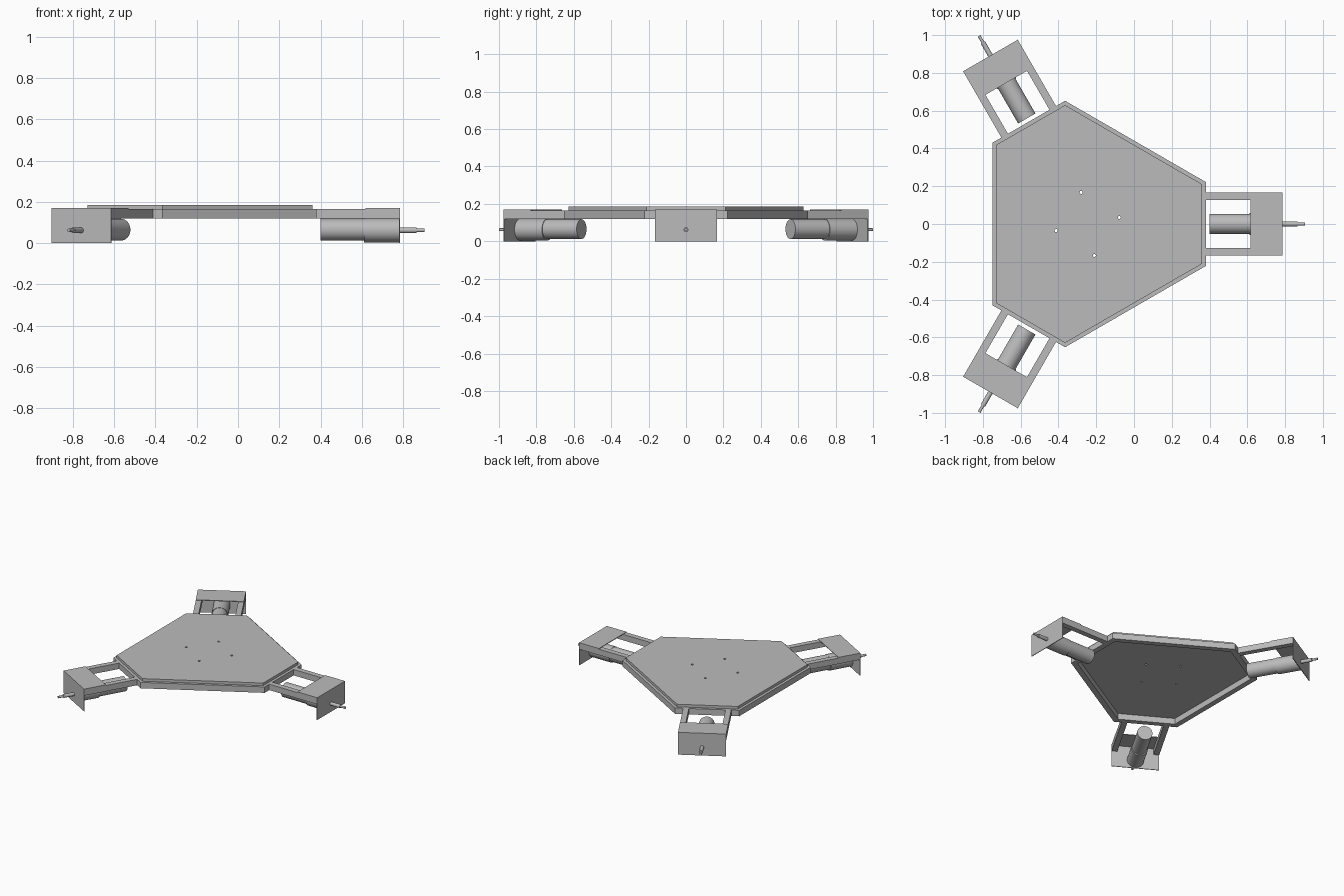
import bpy, bmesh, math
from mathutils import Matrix, Vector

if "Cube" in bpy.data.objects:
    bpy.data.objects.remove(bpy.data.objects["Cube"], do_unlink=True)

grey = bpy.data.materials.new("light_grey")
grey.use_nodes = True
colour = (0.5, 0.5, 0.5, 1)
grey.diffuse_color = colour
grey.node_tree.nodes["Principled BSDF"].inputs["Base Color"].default_value = colour

HUB = Matrix.Translation((-0.245, 0, 0))  # axis of the three-fold symmetry


def finish(name, bm, matrix, smooth=False):
    bmesh.ops.recalc_face_normals(bm, faces=bm.faces)
    mesh = bpy.data.meshes.new(name)
    bm.to_mesh(mesh)
    bm.free()
    mesh.materials.append(grey)
    obj = bpy.data.objects.new(name, mesh)
    bpy.context.collection.objects.link(obj)
    obj.matrix_world = matrix
    if smooth:
        bpy.ops.object.select_all(action="DESELECT")
        obj.select_set(True)
        bpy.context.view_layer.objects.active = obj
        bpy.ops.object.shade_smooth_by_angle()
    return obj


def box(name, low, high, matrix):
    bm = bmesh.new()
    low, high = Vector(low), Vector(high)
    place = Matrix.Translation((low + high) / 2) @ Matrix.Diagonal((*(high - low), 1))
    bmesh.ops.create_cube(bm, size=1, matrix=place)
    return finish(name, bm, matrix)


def turned(bm, x0, x1, radius, z):
    """Add a capped cylinder lying along x."""
    place = Matrix.Translation(((x0 + x1) / 2, 0, z)) @ Matrix.Rotation(math.pi / 2, 4, "Y")
    bmesh.ops.create_cone(bm, cap_ends=True, segments=40, radius1=radius,
                          radius2=radius, depth=x1 - x0, matrix=place)


def outline(inset):
    """Six-sided deck outline with alternating short and long sides."""
    a, b = 0.625 - inset, 0.505 - inset
    h = (b - a / 2) / math.sin(math.pi / 3)
    return [Matrix.Rotation(math.radians(120 * k), 2) @ Vector((a, s * h))
            for k in range(3) for s in (-1, 1)]


# Deck plate
bm = bmesh.new()
base = bm.faces.new([bm.verts.new((*p, 0.165)) for p in outline(0.02)])
top = bmesh.ops.extrude_face_region(bm, geom=[base])["geom"]
bmesh.ops.translate(bm, vec=(0, 0, 0.02),
                    verts=[v for v in top if isinstance(v, bmesh.types.BMVert)])
deck = finish("deck_plate", bm, HUB)

# Four screw holes through the deck
bm = bmesh.new()
for k in range(4):
    spot = Matrix.Rotation(math.pi / 2 * k, 4, "Z") @ Matrix.Translation((0.167, 0.035, 0.175))
    bmesh.ops.create_cone(bm, cap_ends=True, segments=20, radius1=0.008,
                          radius2=0.008, depth=0.1, matrix=spot)
cutter = finish("hole_cutter", bm, HUB)
cutter.hide_render = True
cutter.hide_set(True)
cutter.display_type = "WIRE"
cut = deck.modifiers.new("screw_holes", "BOOLEAN")
cut.object = cutter
cut.operation = "DIFFERENCE"
cut.solver = "EXACT"

# Frame ring under the deck
bm = bmesh.new()
loops = [[bm.verts.new((*p, z)) for p in outline(inset)]
         for inset, z in ((0, 0.12), (0, 0.165), (0.04, 0.165), (0.04, 0.12))]
for r in range(4):
    here, there = loops[r], loops[(r + 1) % 4]
    for i in range(6):
        j = (i + 1) % 6
        bm.faces.new((here[i], here[j], there[j], there[i]))
finish("frame_ring", bm, HUB)

# Three arms, each with rails, bracket, motor and axle
for k, side in enumerate(("left", "back_right", "front_right")):
    arm = HUB @ Matrix.Rotation(math.radians(120 * k), 4, "Z")
    for s in (-1, 1):
        box(f"{side}_rail", (0.62, min(s * 0.127, s * 0.167), 0.12),
            (1.025, max(s * 0.127, s * 0.167), 0.165), arm)
    box(f"{side}_bracket_top", (0.863, -0.167, 0.165), (1.03, 0.167, 0.17), arm)
    box(f"{side}_bracket_face", (1.025, -0.167, 0), (1.03, 0.167, 0.166), arm)

    bm = bmesh.new()
    turned(bm, 0.645, 0.856, 0.053, 0.065)
    turned(bm, 0.856, 1.025, 0.058, 0.062)
    finish(f"{side}_motor", bm, arm, True)

    bm = bmesh.new()
    turned(bm, 1.02, 1.11, 0.013, 0.062)
    turned(bm, 1.11, 1.15, 0.008, 0.062)
    finish(f"{side}_axle", bm, arm, True)
